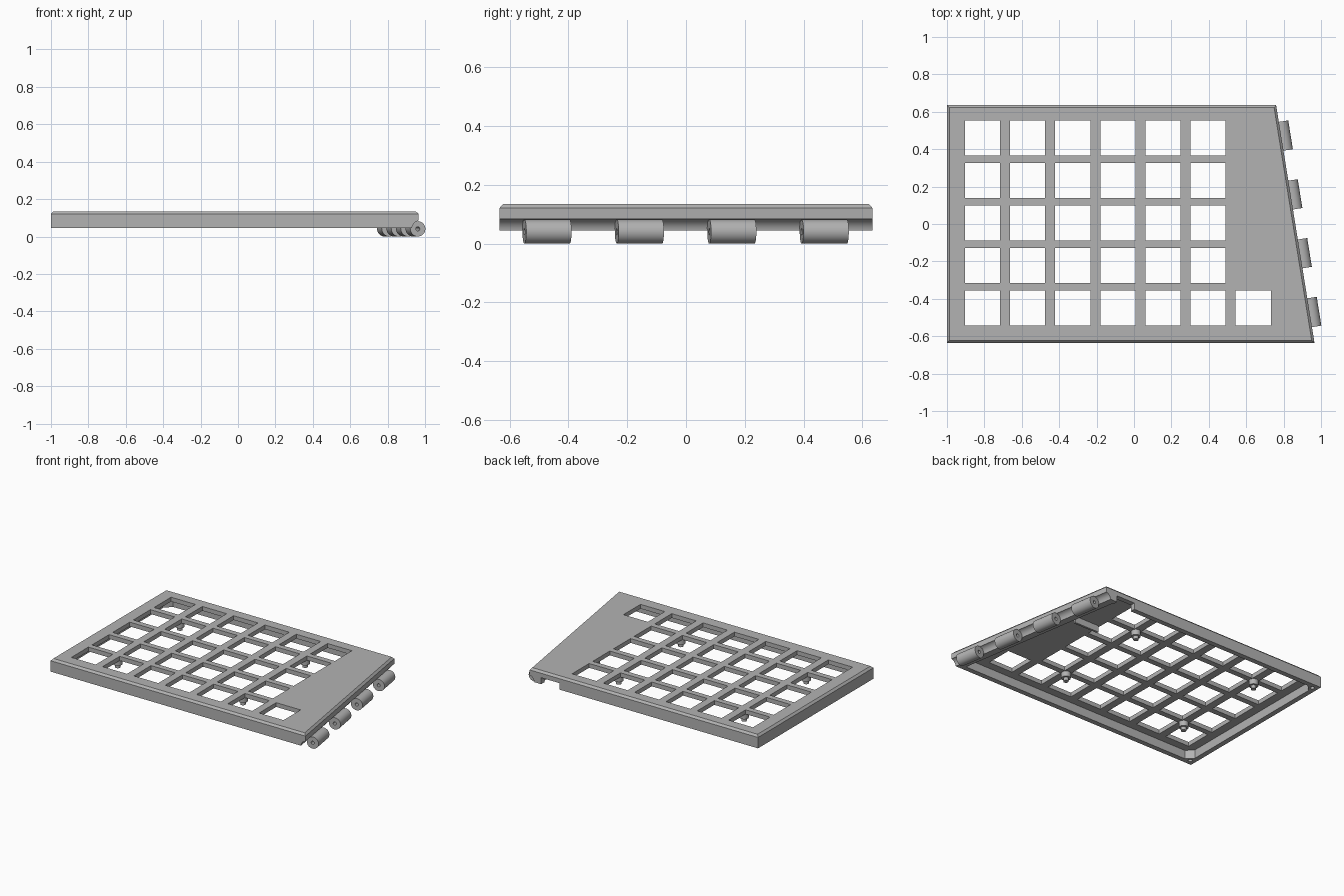
import bpy
import bmesh
from math import radians
from mathutils import Vector, Matrix

cube = bpy.data.objects.get("Cube")
if cube:
    bpy.data.objects.remove(cube)

grey = bpy.data.materials.new("plain_grey")
grey.use_nodes = True
COLOUR = (0.45, 0.45, 0.45, 1)
grey.diffuse_color = COLOUR
grey.node_tree.nodes["Principled BSDF"].inputs["Base Color"].default_value = COLOUR

HALF = 0.635
BASE, TOP, PLATE = 0.045, 0.135, 0.105
AXIS_Z = 0.041
SLANT = Vector((-0.205, 2 * HALF, 0)).normalized()
SIDE = Vector((SLANT.y, -SLANT.x, 0))


def edge_x(y):
    """x of the slanted right edge"""
    return 0.8625 - y * 0.205 / (2 * HALF)


def axis_point(y):
    """point on the hinge axis"""
    return Vector((edge_x(y) + 0.01, y, AXIS_Z))


def finish(name, bm):
    bmesh.ops.recalc_face_normals(bm, faces=bm.faces)
    mesh = bpy.data.meshes.new(name)
    bm.to_mesh(mesh)
    bm.free()
    mesh.materials.append(grey)
    obj = bpy.data.objects.new(name, mesh)
    bpy.context.collection.objects.link(obj)
    return obj


def loft(name, rings):
    """closed solid through rings of (outline, height)"""
    bm = bmesh.new()
    loops = [[bm.verts.new((x, y, z)) for x, y in outline] for outline, z in rings]
    for a, b in zip(loops, loops[1:]):
        for i in range(len(a)):
            j = (i + 1) % len(a)
            bm.faces.new((a[i], a[j], b[j], b[i]))
    bm.faces.new(loops[0])
    bm.faces.new(loops[-1])
    return finish(name, bm)


def add_box(bm, x0, x1, y0, y1, z0, z1):
    size = Matrix.Diagonal((x1 - x0, y1 - y0, z1 - z0, 1))
    centre = Matrix.Translation(((x0 + x1) / 2, (y0 + y1) / 2, (z0 + z1) / 2))
    bmesh.ops.create_cube(bm, size=1, matrix=centre @ size)


def add_rod(bm, start, end, radius, sides=32):
    start, end = Vector(start), Vector(end)
    span = end - start
    turn = span.to_track_quat('Z', 'Y').to_matrix().to_4x4()
    bmesh.ops.create_cone(bm, cap_ends=True, segments=sides, radius1=radius, radius2=radius,
                          depth=span.length, matrix=Matrix.Translation((start + end) / 2) @ turn)


def activate(obj):
    bpy.ops.object.select_all(action='DESELECT')
    obj.select_set(True)
    bpy.context.view_layer.objects.active = obj


def cut(obj, cutter):
    mod = obj.modifiers.new("cut", 'BOOLEAN')
    mod.operation, mod.solver, mod.object = 'DIFFERENCE', 'EXACT', cutter
    activate(obj)
    bpy.ops.object.modifier_apply(modifier=mod.name)
    bpy.data.objects.remove(cutter)


def smooth(obj):
    activate(obj)
    bpy.ops.object.shade_smooth_by_angle(angle=radians(30))


def outline(inset):
    y = HALF - inset
    return [(-1 + inset, -y), (edge_x(-y) - inset, -y), (edge_x(y) - inset, y), (-1 + inset, y)]


# Case shell with a bevelled top edge
shell = loft("case_shell", [(outline(0), BASE), (outline(0), 0.121), (outline(0.013), TOP)])

# Underside cavity, with filled left corners and a thick hinge wall
wall, fill = 0.035, 0.045
left, back = -1 + wall, HALF - wall
cavity = [(left + fill, -back), (edge_x(-back) - 0.085, -back), (edge_x(back) - 0.085, back),
          (left + fill, back), (left, back - fill), (left, fill - back)]
cut(shell, loft("cavity_cutter", [(cavity, 0), (cavity, PLATE)]))

# Square key openings: six columns of five, plus one extra
bm = bmesh.new()
openings = [(c, r) for c in range(6) for r in range(5)] + [(6, 0)]
for c, r in openings:
    x, y = -0.81 + 0.2413 * c, -0.45 + 0.2275 * r
    add_box(bm, x - 0.094, x + 0.094, y - 0.094, y + 0.094, 0.06, 0.2)
cut(shell, finish("key_cutter", bm))

# Concave groove around the hinge
bm = bmesh.new()
add_rod(bm, axis_point(-0.8), axis_point(0.8), 0.045, 48)
cut(shell, finish("groove_cutter", bm))

# Cable notch in the back wall and corner holes
bm = bmesh.new()
add_box(bm, 0.53, 0.672, HALF - 0.05, HALF + 0.05, 0, 0.09)
for side in (-1, 1):
    add_rod(bm, (-0.962, side * 0.597, 0), (-0.962, side * 0.597, 0.09), 0.014, 24)
cut(shell, finish("notch_cutter", bm))
smooth(shell)

# Hinge barrels with pin bores, each joined to the shell by a web
for i in range(4):
    y = -0.473 + 0.3145 * i
    mid = axis_point(y)
    half = SLANT * 0.078
    bm = bmesh.new()
    add_rod(bm, mid - half, mid + half, 0.041, 40)
    barrel = finish(f"hinge_barrel_{i + 1}", bm)
    bm = bmesh.new()
    add_rod(bm, mid - half * 2, mid + half * 2, 0.011, 20)
    cut(barrel, finish("bore_cutter", bm))
    smooth(barrel)
    inner, outer = mid - SIDE * 0.06, mid - SIDE * 0.025
    web = [tuple(p.xy) for p in (inner - half, outer - half, outer + half, inner + half)]
    loft(f"hinge_web_{i + 1}", [(web, 0.05), (web, 0.092)])

# Stepped posts under the plate
for x in (-0.69, 0.275):
    for y in (-0.337, 0.346):
        bm = bmesh.new()
        add_rod(bm, (x, y, 0.068), (x, y, PLATE + 0.002), 0.03)
        add_rod(bm, (x, y, 0.045), (x, y, 0.07), 0.017)
        smooth(finish("plate_post", bm))

# Rib under the blank part of the plate
bm = bmesh.new()
add_box(bm, 0.5, 0.69, 0.235, 0.25, 0.06, PLATE + 0.002)
finish("underside_rib", bm)
